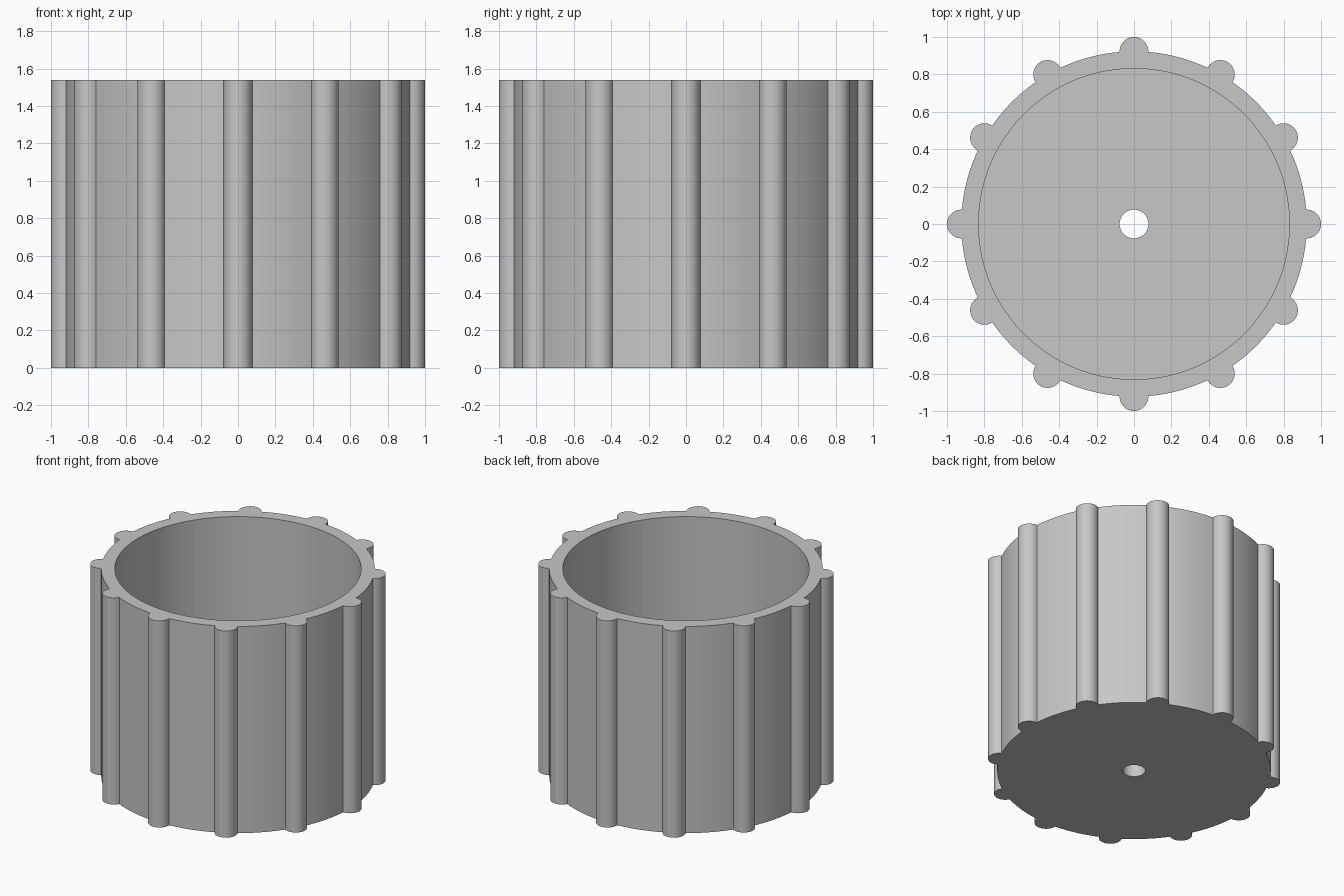
import bpy
import bmesh
from math import sin, cos, pi, atan2, asin, radians

# Remove the default cube
cube = bpy.data.objects.get("Cube")
if cube:
    bpy.data.objects.remove(cube, do_unlink=True)

# Dimensions
RIBS = 12
UNIT = 1 / 13
WALL_R = 12 * UNIT       # outer wall, also the centre line of the ribs
RIB_R = UNIT
INNER_R = 10.8 * UNIT
HOLE_R = UNIT
HEIGHT = 20 * UNIT
FLOOR = 0.1
RIB_STEPS, WALL_STEPS = 20, 8

# Grey material
grey = bpy.data.materials.new("plain grey")
grey.use_nodes = True
colour = (0.57, 0.57, 0.57, 1)
grey.diffuse_color = colour
grey.node_tree.nodes["Principled BSDF"].inputs["Base Color"].default_value = colour


def ribbed_outline():
    """Wall circle joined with round ribs, counter-clockwise."""
    half = 2 * asin(RIB_R / 2 / WALL_R)      # angle from rib centre to its crease
    sweep = pi / 2 + half / 2                # rib arc on either side of outward
    pitch = 2 * pi / RIBS
    points = []
    for k in range(RIBS):
        a = k * pitch
        cx, cy = WALL_R * cos(a), WALL_R * sin(a)
        for i in range(RIB_STEPS + 1):
            t = a - sweep + 2 * sweep * i / RIB_STEPS
            points.append((cx + RIB_R * cos(t), cy + RIB_R * sin(t)))
        for i in range(1, WALL_STEPS):
            t = a + half + (pitch - 2 * half) * i / WALL_STEPS
            points.append((WALL_R * cos(t), WALL_R * sin(t)))
    return points


outline = ribbed_outline()
angles = [atan2(y, x) for x, y in outline]


def circle(radius):
    return [(radius * cos(a), radius * sin(a)) for a in angles]


# Closed loft: underside, ribbed side, rim, inside wall, floor, drain hole
sections = [(circle(HOLE_R), 0), (outline, 0), (outline, HEIGHT),
            (circle(INNER_R), HEIGHT), (circle(INNER_R), FLOOR),
            (circle(HOLE_R), FLOOR)]
bm = bmesh.new()
rings = [[bm.verts.new((x, y, z)) for x, y in pts] for pts, z in sections]
n = len(outline)
for r, ring in enumerate(rings):
    following = rings[(r + 1) % len(rings)]
    for i in range(n):
        j = (i + 1) % n
        bm.faces.new((ring[i], ring[j], following[j], following[i]))
bmesh.ops.recalc_face_normals(bm, faces=bm.faces)

mesh = bpy.data.meshes.new("ribbed_cup")
bm.to_mesh(mesh)
bm.free()
mesh.materials.append(grey)
cup = bpy.data.objects.new("ribbed_cup", mesh)
bpy.context.collection.objects.link(cup)

# Smooth curves, sharp rims and creases
bpy.ops.object.select_all(action="DESELECT")
cup.select_set(True)
bpy.context.view_layer.objects.active = cup
bpy.ops.object.shade_smooth_by_angle(angle=radians(30))
